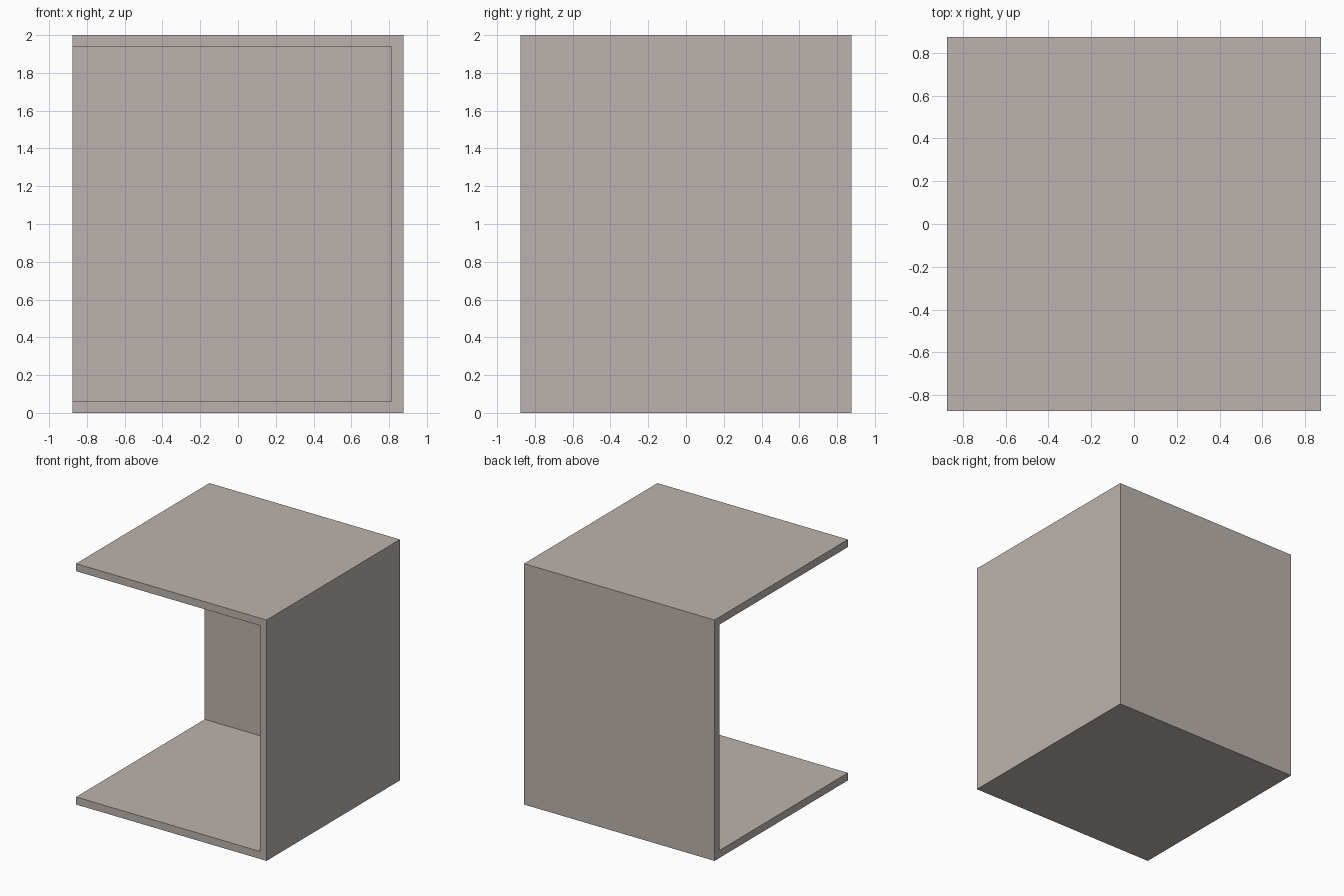
import bpy, bmesh
from mathutils import Matrix

if "Cube" in bpy.data.objects:
    bpy.data.objects.remove(bpy.data.objects["Cube"])

# Overall size and panel thickness
W, D, H, T = 1.75, 1.75, 2.0, 0.0625

mat = bpy.data.materials.new("warm_grey")
mat.diffuse_color = (0.50, 0.45, 0.418, 1.0)
mat.use_nodes = True
mat.node_tree.nodes["Principled BSDF"].inputs["Base Color"].default_value = mat.diffuse_color

# Box shell, open at the front (-y) and left (-x)
bm = bmesh.new()
bmesh.ops.create_cube(bm, size=1.0, matrix=Matrix.Translation((0, 0, H / 2)) @ Matrix.Diagonal((W, D, H, 1)))
bm.normal_update()
open_sides = [f for f in bm.faces if f.normal.x < -0.5 or f.normal.y < -0.5]
bmesh.ops.delete(bm, geom=open_sides, context='FACES')

mesh = bpy.data.meshes.new("open_box_shell")
bm.to_mesh(mesh)
bm.free()
mesh.materials.append(mat)
shell = bpy.data.objects.new("open_box_shell", mesh)
bpy.context.collection.objects.link(shell)

# Panel thickness, grown inward
solid = shell.modifiers.new("panel_thickness", 'SOLIDIFY')
solid.thickness = T
solid.offset = -1
solid.use_even_offset = True
solid.use_quality_normals = True
